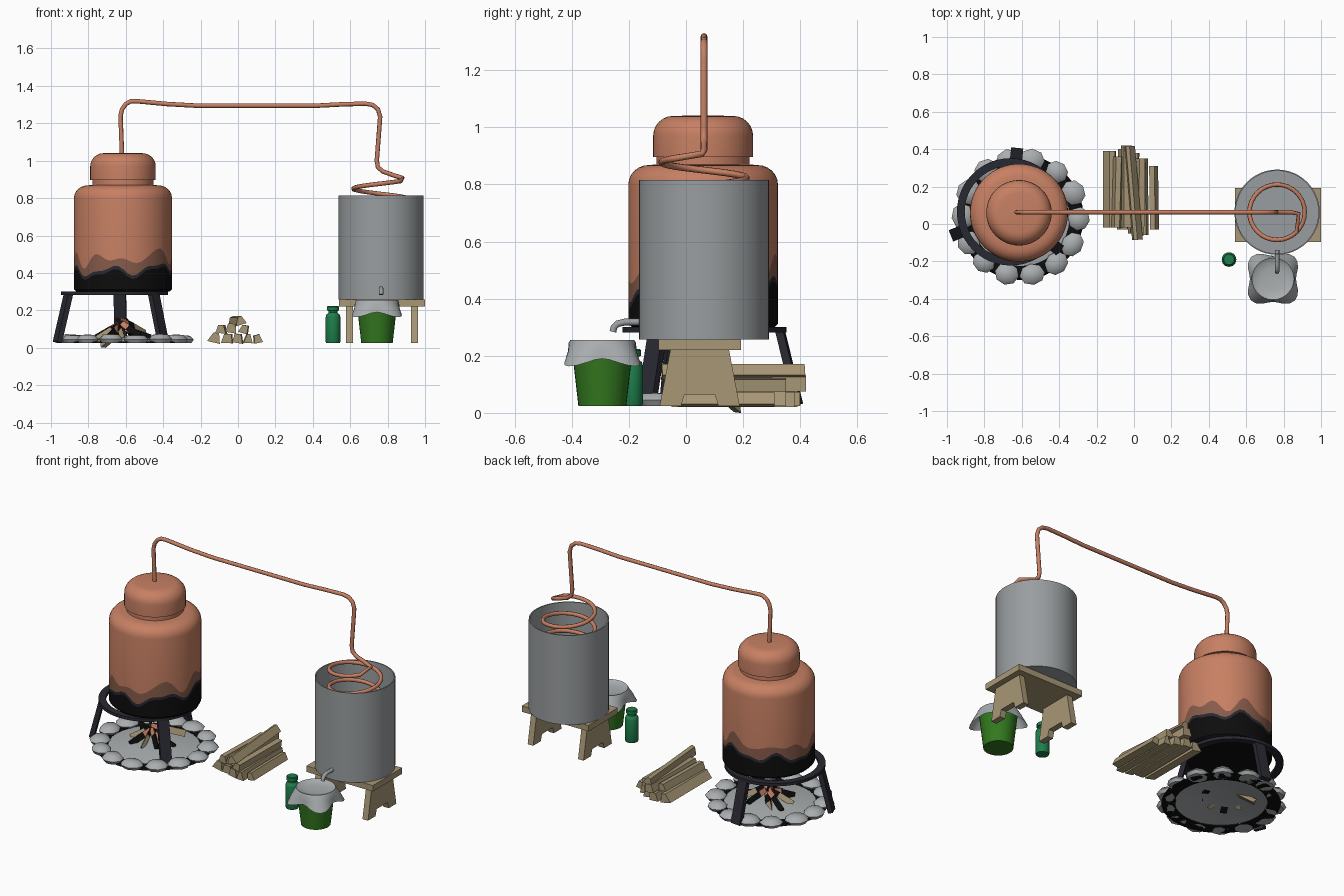
import bpy, bmesh, math, random
from mathutils import Vector, Matrix

if "Cube" in bpy.data.objects:
    bpy.data.objects.remove(bpy.data.objects["Cube"])

random.seed(4)
TAU = math.tau
G = 0.025  # level the parts rest on


def mat(name, r, g, b):
    m = bpy.data.materials.new(name)
    m.diffuse_color = (r, g, b, 1)
    m.use_nodes = True
    m.node_tree.nodes["Principled BSDF"].inputs["Base Color"].default_value = m.diffuse_color
    return m


COPPER = mat("copper", 0.57, 0.215, 0.125)
SCORCH = mat("scorched copper", 0.24, 0.105, 0.068)
SOOT = mat("soot black", 0.004, 0.004, 0.004)
IRON = mat("dark iron", 0.022, 0.022, 0.032)
ZINC = mat("zinc", 0.32, 0.34, 0.35)
STONE = mat("pale grey", 0.40, 0.42, 0.43)
WOOD = mat("wood", 0.39, 0.31, 0.18)
GREEN = mat("bucket green", 0.033, 0.19, 0.014)
GLASS = mat("bottle green", 0.013, 0.21, 0.07)


def finish(name, bm, mats, angle=None):
    bmesh.ops.remove_doubles(bm, verts=bm.verts, dist=1e-5)
    me = bpy.data.meshes.new(name)
    bm.to_mesh(me)
    bm.free()
    for m in mats:
        me.materials.append(m)
    ob = bpy.data.objects.new(name, me)
    bpy.context.collection.objects.link(ob)
    if angle:
        bpy.ops.object.select_all(action='DESELECT')
        ob.select_set(True)
        bpy.context.view_layer.objects.active = ob
        bpy.ops.object.shade_smooth_by_angle(angle=math.radians(angle))
    return ob


def lathe(name, profile, mats, matrix, segs=48, rows=None, angle=40):
    """Spin (r, z) points; r or z may be functions of the angle. rows = material per band."""
    bm = bmesh.new()
    val = lambda v, a: v(a) if callable(v) else v
    ang = [TAU * i / segs for i in range(segs)]
    grid = [[bm.verts.new((val(r, a) * math.cos(a), val(r, a) * math.sin(a), val(z, a)))
             for a in ang] for r, z in profile]
    for j in range(len(grid) - 1):
        for i in range(segs):
            k = (i + 1) % segs
            f = bm.faces.new((grid[j][i], grid[j][k], grid[j + 1][k], grid[j + 1][i]))
            f.material_index = rows[j] if rows else 0
    bmesh.ops.transform(bm, matrix=matrix, verts=bm.verts)
    return finish(name, bm, mats, angle)


def bar(name, a, b, section, mats, cuts=((0, 1), (1, 1))):
    """Prism from a to b; section in (side, up); cuts = (position, scale); one material per span."""
    a, b = Vector(a), Vector(b)
    d = (b - a).normalized()
    side = d.cross(Vector((0, 0, 1))).normalized()
    up = side.cross(d)
    bm = bmesh.new()
    rings = [[bm.verts.new(a.lerp(b, t) + side * u * s + up * v * s) for u, v in section]
             for t, s in cuts]
    n = len(section)
    for j in range(len(rings) - 1):
        for i in range(n):
            k = (i + 1) % n
            f = bm.faces.new((rings[j][i], rings[j][k], rings[j + 1][k], rings[j + 1][i]))
            f.material_index = j
    bm.faces.new(rings[0])
    bm.faces.new(rings[-1]).material_index = len(rings) - 2
    bmesh.ops.recalc_face_normals(bm, faces=bm.faces)
    return finish(name, bm, mats)


def box_section(w, h):
    return [(-w / 2, -h / 2), (w / 2, -h / 2), (w / 2, h / 2), (-w / 2, h / 2)]


def tube(name, pts, radius, m):
    cu = bpy.data.curves.new(name, 'CURVE')
    cu.dimensions = '3D'
    cu.bevel_depth, cu.bevel_resolution, cu.use_fill_caps = radius, 2, True
    sp = cu.splines.new('POLY')
    sp.points.add(len(pts) - 1)
    for p, q in zip(sp.points, pts):
        p.co = (*q, 1)
    cu.materials.append(m)
    ob = bpy.data.objects.new(name, cu)
    bpy.context.collection.objects.link(ob)
    bpy.ops.object.select_all(action='DESELECT')
    ob.select_set(True)
    bpy.context.view_layer.objects.active = ob
    bpy.ops.object.convert(target='MESH')


def arc(r, z, rad_r, rad_z, n=6):
    return [(r + rad_r * math.cos(t * math.pi / 2 / n), z + rad_z * math.sin(t * math.pi / 2 / n))
            for t in range(n + 1)]


at = lambda x, y, z=0: Matrix.Translation((x, y, z))

# Copper pot with wavy soot line, then its cap
black = lambda a: 0.43 + 0.022 * math.cos(a - 0.8) + 0.022 * math.sin(6 * a) + 0.012 * math.sin(11 * a + 1)
brown = lambda a: black(a) + 0.06 + 0.022 * math.sin(9 * a + 2) + 0.012 * math.sin(5 * a)
pot = [(0, 0.30), (0.25, 0.30), (0.262, 0.312), (0.262, lambda a: black(a) - 0.018),
       (0.262, black), (0.262, brown)] + arc(0.19, 0.80, 0.072, 0.068) + [(0.163, 0.87), (0.163, 0.90)]
lathe("copper_pot", pot, [SOOT, IRON, SCORCH, COPPER], at(-0.615, 0.06), 64,
      [0, 0, 0, 1, 2] + [3] * (len(pot) - 6))
lathe("pot_cap", [(0.15, 0.897), (0.175, 0.897)] + arc(0.105, 0.97, 0.07, 0.07) + [(0, 1.042)],
      [COPPER], at(-0.615, 0.06))

# Vapour pipe running into the cooling coil
cx, cy = 0.765, 0.063
pipe = [(-0.62, cy, 1.03), (-0.628, cy, 1.24), (-0.62, cy, 1.275), (-0.60, cy, 1.303), (-0.575, cy, 1.317),
        (-0.54, cy, 1.318), (-0.38, cy, 1.303), (-0.22, cy, 1.294), (0.42, cy, 1.294), (0.55, cy, 1.301),
        (0.68, cy, 1.305), (0.72, cy, 1.298), (0.748, cy, 1.275), (0.76, cy, 1.235), (0.742, cy, 1.0),
        (0.748, cy, 0.965), (0.775, cy, 0.942), (0.835, cy, 0.921), (0.88, cy - 0.008, 0.907)]
turns = 5.25
for i in range(4, int(turns * 32) + 1):
    a = -TAU * i / 32
    pipe.append((cx + 0.148 * math.cos(a), cy + 0.148 * math.sin(a), 0.905 - 0.11 * i / 32))
tube("copper_pipe_and_coil", pipe, 0.012, COPPER)

# Cooling barrel and spout
lathe("cooling_barrel", [(0, 0.257), (0.228, 0.257), (0.228, 0.815), (0.221, 0.815), (0.221, 0.268), (0, 0.268)],
      [ZINC], at(cx, cy))
tube("barrel_spout", [(cx, -0.14, 0.318), (cx, -0.215, 0.318), (cx, -0.24, 0.312),
                      (cx, -0.252, 0.30), (cx, -0.256, 0.284)], 0.012, ZINC)

# Wooden stool: seat and two notched side legs
bar("stool_seat", (0.54, 0.048, 0.238), (1.0, 0.048, 0.238), box_section(0.29, 0.037), [WOOD])
leg = [(-0.103, 0.22), (-0.14, G), (-0.065, G), (-0.053, 0.065), (0.053, 0.065), (0.065, G), (0.14, G), (0.103, 0.22)]
for n, x in (("left", 0.577), ("right", 0.925)):
    bar("stool_leg_" + n, (x, 0.048, 0), (x + 0.038, 0.048, 0), leg, [WOOD])

# Green bucket with a pale cloth over it
bk = at(0.743, -0.293)
lathe("bucket", [(0, G), (0.084, G), (0.108, 0.235), (0, 0.235)], [GREEN], bk, 32)
corner = lambda a: math.sin(2 * a) ** 2
lathe("bucket_cloth", [(0, 0.238), (0.06, 0.24), (0.098, 0.246), (0.112, 0.255), (0.118, 0.245),
                       (lambda a: 0.12 + 0.018 * corner(a), 0.215),
                       (lambda a: 0.123 + 0.042 * corner(a), lambda a: 0.19 - 0.027 * corner(a))],
      [STONE], bk, 32)

# Green bottle
lathe("bottle", [(0, G), (0.036, G), (0.039, 0.032), (0.039, 0.165), (0.035, 0.178), (0.024, 0.187), (0.024, 0.197),
                 (0.032, 0.199), (0.032, 0.219), (0.028, 0.223), (0, 0.223)], [GLASS], at(0.508, -0.19), 24)

# Iron trivet: flat ring on three splayed legs
tx, ty = -0.66, 0.065
lathe("trivet_ring", [(0.245, 0.282), (0.287, 0.282), (0.287, 0.30), (0.245, 0.30), (0.245, 0.282)],
      [IRON], at(tx, ty))
for i, deg in enumerate((84, 202, 322)):
    c, s = math.cos(math.radians(deg)), math.sin(math.radians(deg))
    bar(f"trivet_leg_{i + 1}", (tx + 0.265 * c, ty + 0.265 * s, 0.29), (tx + 0.33 * c, ty + 0.33 * s, G + 0.004),
        box_section(0.065, 0.028), [IRON])

# Fire pit: ash mound, charred rim and stone circle
fx, fy = -0.605, 0.035
lathe("ash_mound", [(0.275, 0.03), (0.16, 0.05), (0, 0.065)], [STONE], at(fx, fy), 32)
lathe("charred_rim", [(0.26, G), (0.335, G), (0.325, 0.034), (0.26, 0.034), (0.26, G)], [SOOT], at(fx, fy), 32)
for i in range(14):
    a = TAU * (i + random.uniform(-0.1, 0.1)) / 14
    m = (at(fx + 0.31 * math.cos(a), fy + 0.31 * math.sin(a), G) @ Matrix.Rotation(a + random.uniform(-.2, .2), 4, 'Z')
         @ Matrix.Diagonal((random.uniform(0.055, 0.065), random.uniform(0.062, 0.072), random.uniform(0.04, 0.047), 1)))
    lathe(f"pit_stone_{i + 1}", [(0, 0), (0.8, 0), (1, 0.45), (0.68, 0.95), (0, 1.05)], [STONE], m, 8, angle=50)

# Burning sticks: wood outside, charred, ember tip
for i in range(9):
    a = TAU * i / 9 + random.uniform(-0.2, 0.2)
    r = random.uniform(0.14, 0.18)
    z = 0.015 if i == 3 else random.uniform(0.05, 0.08)
    w = random.uniform(0.026, 0.038)
    bar(f"fire_stick_{i + 1}", (-0.62 + r * math.cos(a), 0.06 + r * math.sin(a), z),
        (-0.62 - 0.03 * math.cos(a + 0.7), 0.06 - 0.03 * math.sin(a + 0.7), random.uniform(0.115, 0.155)),
        [(-w / 2, -w / 2), (w / 2, -w * .4), (w * .1, w / 2)],
        [WOOD, SOOT, COPPER] if i % 2 else [SOOT, COPPER, SOOT],
        ((0, 1), (0.5, 1.0), (0.75, 0.85), (1, 0.5)))

# Stacked split logs: front x, front y, back x, back y, centre z, width, height
logs = [(-.125, -.02, -.125, .39, .055, .07, .055), (-.06, -.03, -.055, .40, .05, .06, .05),
        (0, -.05, .005, .38, .05, .055, .05), (.055, -.06, .05, .35, .05, .05, .05),
        (.107, -.03, .102, .31, .048, .045, .045), (-.09, -.02, -.08, .36, .10, .055, .045),
        (-.035, -.02, -.035, .42, .105, .06, .05), (.03, -.06, .035, .35, .10, .05, .045),
        (.012, -.085, -.03, .415, .145, .06, .045)]
for i, (x0, y0, x1, y1, z, w, h) in enumerate(logs):
    roll = random.uniform(-0.3, 0.3)
    sec = [(-.5, -.5), (.5, -.5), (random.uniform(.1, .4), .5), (random.uniform(-.4, -.1), .45)]
    sec = [(u * w * math.cos(roll) - v * h * math.sin(roll), u * w * math.sin(roll) + v * h * math.cos(roll))
           for u, v in sec]
    bar(f"log_{i + 1}", (x0, y0, z), (x1, y1, z), sec, [WOOD])
